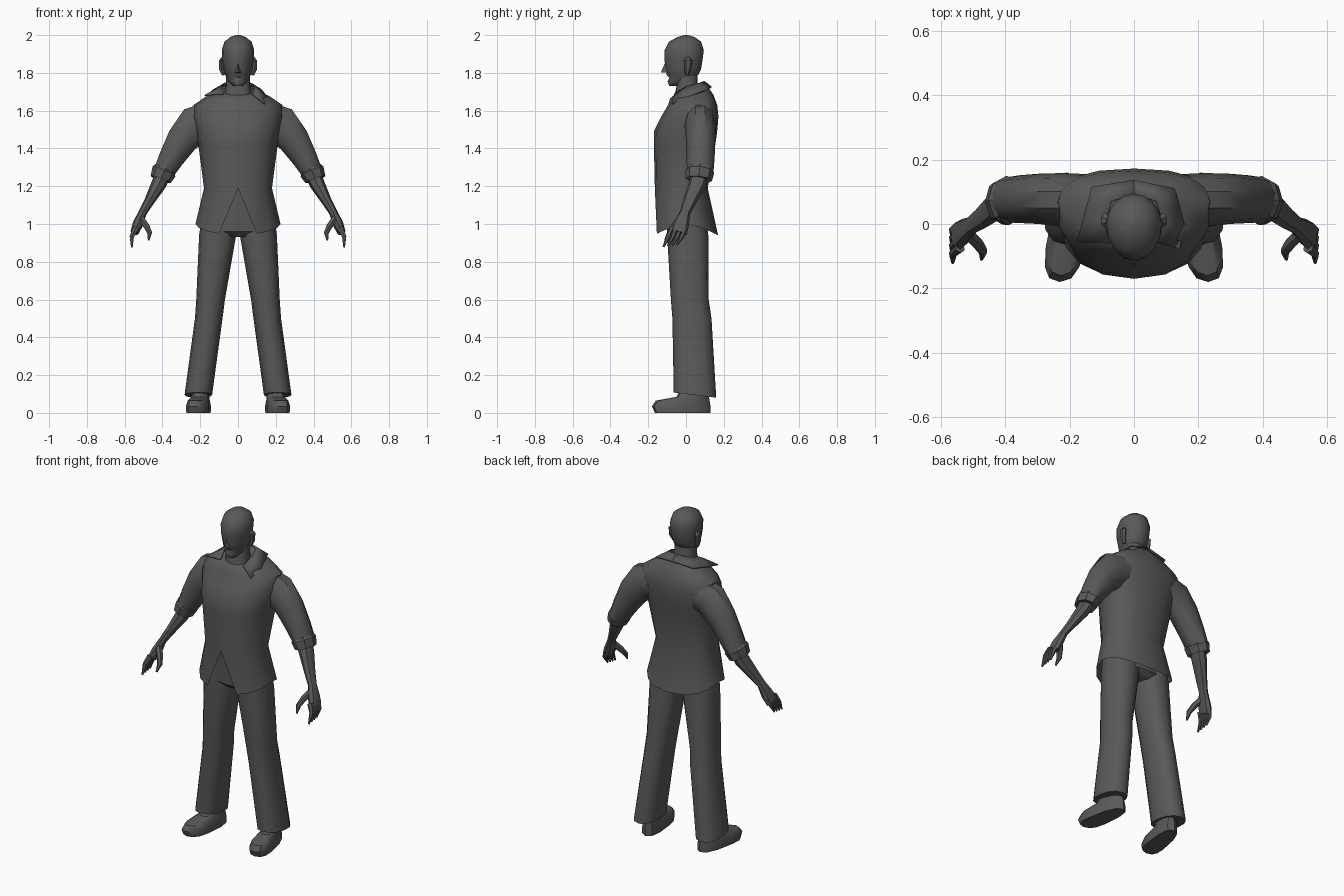
import bpy, bmesh, math
from mathutils import Vector

cube = bpy.data.objects.get("Cube")
if cube:
    bpy.data.objects.remove(cube)

GREY = (0.1, 0.1, 0.1, 1)
mat = bpy.data.materials.new("dark grey")
mat.use_nodes = True
mat.diffuse_color = GREY
bsdf = mat.node_tree.nodes["Principled BSDF"]
bsdf.inputs["Base Color"].default_value = GREY
bsdf.inputs["Roughness"].default_value = 0.8


def finish(name, bm, angle=40, recalc=True):
    if recalc:
        bmesh.ops.recalc_face_normals(bm, faces=bm.faces)
    mesh = bpy.data.meshes.new(name)
    bm.to_mesh(mesh)
    bm.free()
    mesh.materials.append(mat)
    obj = bpy.data.objects.new(name, mesh)
    bpy.context.collection.objects.link(obj)
    bpy.ops.object.select_all(action='DESELECT')
    obj.select_set(True)
    bpy.context.view_layer.objects.active = obj
    bpy.ops.object.shade_smooth_by_angle(angle=math.radians(angle))
    return obj


def skin(bm, rings, cap_start=True, cap_end=True):
    """Bridge a list of point rings into a closed tube; returns its vertices."""
    verts = [[bm.verts.new(p) for p in ring] for ring in rings]
    n = len(rings[0])
    for a, b in zip(verts, verts[1:]):
        for i in range(n):
            j = (i + 1) % n
            bm.faces.new((a[i], a[j], b[j], b[i]))
    if cap_start:
        bm.faces.new(verts[0])
    if cap_end:
        bm.faces.new(verts[-1])
    return verts


def level_ring(z, cx, w, front, back, mid, tilt=0, n=16, power=0.85, s=1, turn=0):
    """Rounded horizontal outline, widest at y = mid."""
    pts = []
    for i in range(n):
        a = 2 * math.pi * i / n
        c, d = math.cos(a), math.sin(a)
        x = cx + w * math.copysign(abs(c) ** power, c)
        k = math.copysign(abs(d) ** power, d)
        y = mid + k * ((back - mid) if d > 0 else (mid - front))
        pts.append(Vector((s * (x + turn * y), y, z + tilt * y)))
    return pts


def path_rings(stations, s=1, n=8):
    """Rings across a path of (x, y, z, radius along y, radius across)."""
    rings = []
    for i, (x, y, z, ry, rv) in enumerate(stations):
        before, after = stations[max(i - 1, 0)], stations[min(i + 1, len(stations) - 1)]
        d = (Vector(after[:3]) - Vector(before[:3])).normalized()
        u = Vector((0, 1, 0))
        u = (u - d * u.dot(d)).normalized()
        v = d.cross(u)
        ring = []
        for k in range(n):
            a = 2 * math.pi * k / n
            p = Vector((x, y, z)) + u * ry * math.cos(a) + v * rv * math.sin(a)
            ring.append(Vector((s * p.x, p.y, p.z)))
        rings.append(ring)
    return rings


def tube(name, stations, s=1, n=8, angle=40):
    bm = bmesh.new()
    skin(bm, path_rings(stations, s, n))
    return finish(name, bm, angle)


# Shirt body: hem, waist, chest, shoulders, neck opening
bm = bmesh.new()
rings = [level_ring(z, 0, w, f, b, m, t) for z, w, f, b, m, t in (
    (1.0, .225, -.165, .17, 0, 0),
    (1.19, .18, -.165, .115, 0, 0),
    (1.42, .21, -.17, .155, .03, 0),
    (1.49, .225, -.17, .165, .05, 0),
    (1.57, .245, -.13, .172, .07, 0),
    (1.63, .235, -.095, .165, .07, 0),
    (1.67, .17, -.085, .145, .05, .1),
    (1.70, .08, -.07, .11, .02, .3))]
for p in rings[0]:
    p.z -= 0.06 * abs(p.y / .17) ** 1.5
v = skin(bm, rings, cap_start=False)
front = 12
bm.verts.remove(v[0][front])
for side in (front - 1, front + 1):
    bm.faces.new((v[1][front], v[1][side], v[0][side]))
finish("shirt_body", bm)

# Trouser hips
bm = bmesh.new()
skin(bm, [level_ring(z, 0, w, f, b, 0) for z, w, f, b in (
    (.93, .06, -.07, .09), (.96, .19, -.10, .115), (1.18, .165, -.11, .10))])
finish("trouser_hips", bm)

# Neck and head
bm = bmesh.new()
skin(bm, [level_ring(z, 0, w, f, b, 0) for z, w, f, b in (
    (1.66, .075, -.065, .08), (1.73, .064, -.05, .062), (1.80, .062, -.05, .06))])
finish("neck", bm)
bm = bmesh.new()
skin(bm, [level_ring(z, 0, w, f, b, m, power=1) for z, w, f, b, m in (
    (1.73, .025, -.088, -.03, -.05),
    (1.755, .05, -.098, .02, -.03),
    (1.775, .06, -.088, .045, -.01),
    (1.79, .068, -.103, .065, 0),
    (1.82, .076, -.105, .08, 0),
    (1.87, .083, -.115, .088, 0),
    (1.92, .086, -.113, .094, 0),
    (1.965, .072, -.09, .08, 0),
    (1.99, .04, -.045, .045, 0),
    (2.0, .01, -.01, .012, 0))])
finish("head", bm, 60)

# Nose: a small wedge under the brow
bm = bmesh.new()
nose = [bm.verts.new(p) for p in ((0, -.108, 1.86), (.018, -.095, 1.80),
                                  (-.018, -.095, 1.80), (0, -.133, 1.803))]
for tri in ((0, 1, 3), (0, 3, 2), (1, 2, 3), (0, 2, 1)):
    bm.faces.new([nose[i] for i in tri])
finish("nose", bm, 20)

# Collar: a thin folded band, its two points lying differently
inner = [(0, .095, 1.755), (.07, .07, 1.745), (.09, 0, 1.725), (.075, -.06, 1.69)]
spread = [(0, .135, 1.725), (.13, .115, 1.71), (.155, .02, 1.69), (.178, -.055, 1.68)]
hanging = [(0, .135, 1.725), (.125, .11, 1.71), (.155, .0, 1.67), (.14, -.075, 1.635)]
for name, s, outer in (("right", -1, spread), ("left", 1, hanging)):
    bm = bmesh.new()
    a, b = [[bm.verts.new((s * x, y, z)) for x, y, z in row] for row in (inner, outer)]
    for i in range(len(a) - 1):
        bm.faces.new((a[i], b[i], b[i + 1], a[i + 1]))
    collar = finish(name + "_collar", bm, 25)
    mod = collar.modifiers.new("thickness", 'SOLIDIFY')
    mod.thickness = 0.006
    mod.offset = 0

# Paired parts
for name, s in (("left", 1), ("right", -1)):
    # Trouser leg
    bm = bmesh.new()
    skin(bm, [level_ring(z, cx, w, f, b, m, s=s, n=12, tilt=t) for z, cx, w, f, b, m, t in (
        (.10, .21, .073, -.065, .16, .04, -.12),
        (.50, .155, .073, -.072, .135, .03, 0),
        (.60, .145, .076, -.08, .12, .02, 0),
        (.94, .108, .098, -.10, .118, .01, 0),
        (1.05, .10, .09, -.10, .105, 0, 0))])
    finish(name + "_trouser_leg", bm)

    # Shoe
    bm = bmesh.new()
    skin(bm, [level_ring(z, .203, w, f, b, m, s=s, n=12, turn=-.15, power=.8)
              for z, w, f, b, m in (
        (0, .058, -.165, .13, -.07),
        (.035, .06, -.18, .13, -.07),
        (.065, .052, -.16, .125, -.05),
        (.085, .045, -.05, .12, .02),
        (.14, .042, -.02, .11, .04))])
    finish(name + "_shoe", bm)

    # Ear
    tube(name + "_ear", [(.075, .005, 1.79, .01, .012), (.088, .01, 1.82, .018, .014),
                         (.09, .012, 1.865, .024, .013), (.078, .01, 1.88, .012, .01)], s, 6)

    # Sleeve and rolled cuff
    tube(name + "_sleeve", [(.15, .075, 1.55, .08, .10), (.225, .075, 1.525, .083, .107),
                            (.295, .078, 1.445, .078, .088), (.355, .077, 1.345, .074, .07),
                            (.395, .075, 1.27, .07, .057)], s, 10)
    tube(name + "_cuff", [(.383, .075, 1.295, .066, .056), (.392, .073, 1.278, .077, .066),
                          (.41, .068, 1.235, .07, .056), (.402, .07, 1.25, .05, .04)], s, 8, 25)

    # Forearm and palm
    tube(name + "_forearm", [(.38, .08, 1.30, .045, .045), (.42, .06, 1.21, .046, .04),
                             (.47, .02, 1.12, .036, .027), (.505, -.005, 1.06, .028, .022),
                             (.53, -.025, 1.0, .042, .028), (.548, -.04, .955, .046, .022)], s)

    # Fingers and thumb
    for i in range(4):
        y = -.075 + .024 * i
        tube(f"{name}_finger_{i + 1}", [(.54, y, .98, .014, .018),
                                       (.562, y - .018, .935, .013, .013),
                                       (.562, y - .045, .878 + .004 * i, .005, .005)], s, 6)
    tube(name + "_thumb", [(.515, -.03, 1.03, .02, .02), (.485, -.06, .99, .019, .018),
                           (.468, -.085, .955, .016, .014), (.473, -.11, .915, .005, .005)], s, 6)
